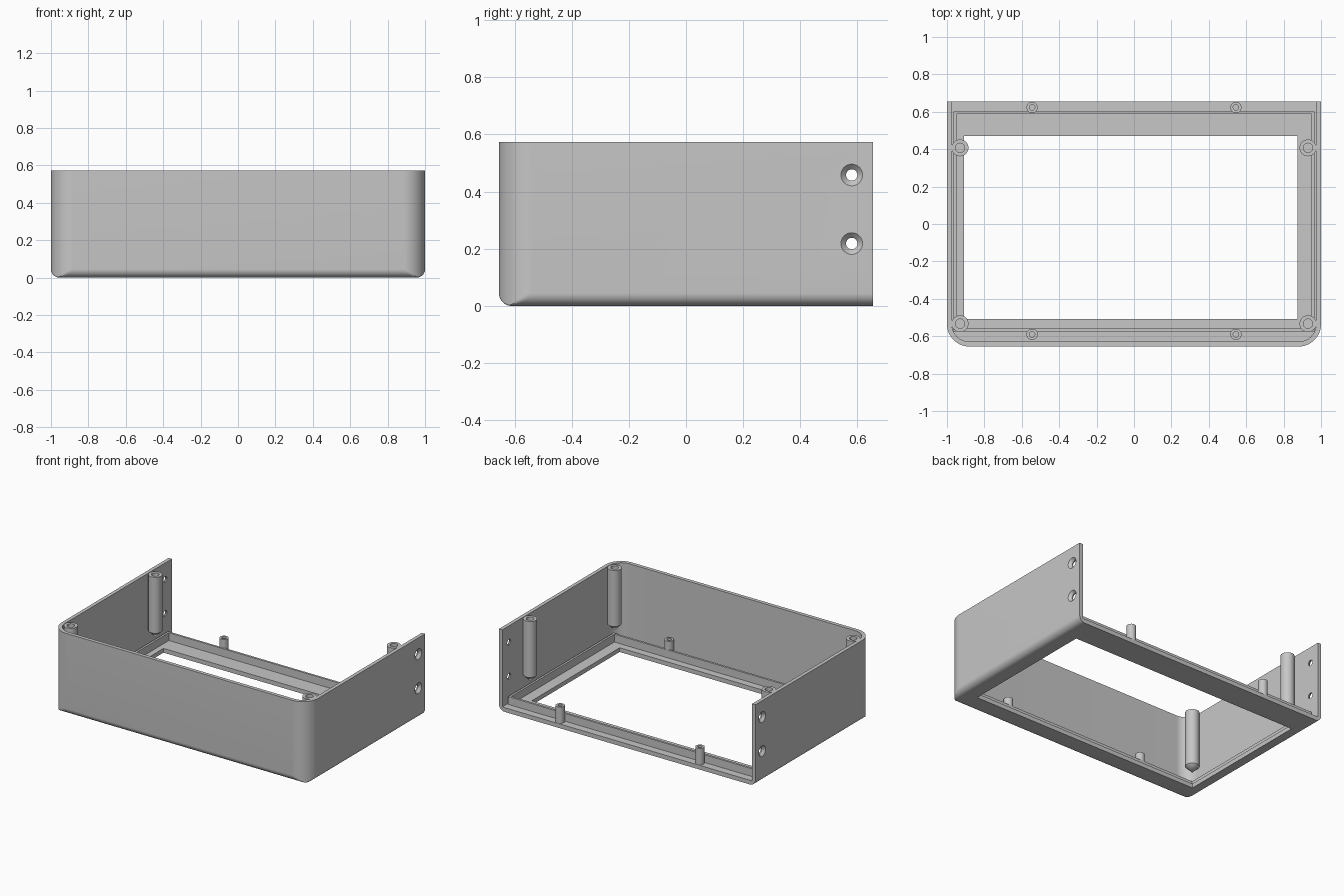
import bpy, bmesh, math
from mathutils import Matrix, Vector

if "Cube" in bpy.data.objects:
    bpy.data.objects.remove(bpy.data.objects["Cube"])

grey = bpy.data.materials.new("plain grey plastic")
grey.use_nodes = True
colour = (0.57, 0.57, 0.57, 1)
grey.diffuse_color = colour
grey.node_tree.nodes["Principled BSDF"].inputs["Base Color"].default_value = colour

HX, HY, H = 1.0, 0.655, 0.573   # half width, half depth, height
WALL, FLOOR = 0.026, 0.03
CORNER, FILLET = 0.12, 0.045


def finish(name, bm):
    bmesh.ops.recalc_face_normals(bm, faces=bm.faces)
    mesh = bpy.data.meshes.new(name)
    bm.to_mesh(mesh)
    bm.free()
    mesh.materials.append(grey)
    ob = bpy.data.objects.new(name, mesh)
    bpy.context.collection.objects.link(ob)
    return ob


def box(name, lo, hi):
    """Box between two opposite corners."""
    lo, hi = Vector(lo), Vector(hi)
    bm = bmesh.new()
    bmesh.ops.create_cube(bm, size=1)
    for v in bm.verts:
        v.co = (lo + hi) / 2 + v.co * (hi - lo)
        v.co = Vector([(a + b) / 2 + math.copysign((b - a) / 2, c - (a + b) / 2)
                       for a, b, c in zip(lo, hi, v.co)])
    return finish(name, bm)


def lathe(name, profile, place, steps=32):
    """Revolve closed-ended (radius, z) points about z, then place the result."""
    bm = bmesh.new()
    rings = []
    for r, z in profile:
        count = steps if r else 1
        turns = [2 * math.pi * i / steps for i in range(count)]
        rings.append([bm.verts.new((r * math.cos(t), r * math.sin(t), z)) for t in turns])
    for a, b in zip(rings, rings[1:]):
        for i in range(steps):
            j = (i + 1) % steps
            quad = [a[i % len(a)], a[j % len(a)], b[j % len(b)], b[i % len(b)]]
            bm.faces.new(list(dict.fromkeys(quad)))
    bmesh.ops.transform(bm, matrix=place, verts=bm.verts)
    return finish(name, bm)


def plan(inset, segments=24):
    """Plan outline from back left, round the front, to back right."""
    r, hx, front = CORNER - inset, HX - inset, -HY + inset
    points = [(hx, HY)]
    for side, start in ((1, 0), (-1, 90)):
        for i in range(segments + 1):
            t = -math.radians(start + 90 * i / segments)
            points.append((side * (hx - r) + r * math.cos(t), front + r + r * math.sin(t)))
    return points + [(-hx, HY)]


def lower_row(step, steps=10):
    """One outline of the rounded lower edge, with mitred corners."""
    t = math.pi / 2 * step / steps
    d, z = FILLET * (1 - math.sin(t)), FILLET * (1 - math.cos(t))
    return [(max(d - HX, min(HX - d, x)), max(d - HY, y), z) for x, y in plan(0)]


def combine(ob, tool):
    """Cut the tool out of the object and discard it."""
    mod = ob.modifiers.new("cut", 'BOOLEAN')
    mod.object, mod.operation, mod.solver = tool, 'DIFFERENCE', 'EXACT'
    bpy.context.view_layer.update()
    graph = bpy.context.evaluated_depsgraph_get()
    mesh = bpy.data.meshes.new_from_object(ob.evaluated_get(graph))
    ob.modifiers.clear()
    ob.data = mesh
    bpy.data.objects.remove(tool)


def smooth(ob):
    bpy.ops.object.select_all(action='DESELECT')
    ob.select_set(True)
    bpy.context.view_layer.objects.active = ob
    bpy.ops.object.shade_smooth_by_angle(angle=math.radians(30))


# Case shell: outlines lofted up the outside and down the inside, open at the back
bm = bmesh.new()
outlines = [lower_row(k) for k in range(11)]
outlines += [[(x, y, z) for x, y in plan(inset)]
             for inset, z in ((0, H), (WALL, H), (WALL, FLOOR))]
rows = [[bm.verts.new(p) for p in outline] for outline in outlines]
for a, b in zip(rows, rows[1:]):
    for i in range(len(a) - 1):
        bm.faces.new((a[i], a[i + 1], b[i + 1], b[i]))
bm.faces.new(rows[0])
bm.faces.new(rows[-1])
bm.faces.new([row[0] for row in rows] + [row[-1] for row in reversed(rows)])
bmesh.ops.remove_doubles(bm, verts=bm.verts, dist=0.00005)
shell = finish("case_shell", bm)

# Window in the floor
combine(shell, box("window", (-0.91, -0.508, -0.2), (0.873, 0.47, 0.2)))

# Countersunk screw holes near the back of both side walls
for side in (-1, 1):
    for z in (0.218, 0.458):
        place = Matrix.Translation((side * HX, 0.58, z)) @ Matrix.Rotation(side * math.pi / 2, 4, 'Y')
        combine(shell, lathe("screw_hole", [(0, -0.1), (0.02, -0.1), (0.02, -0.018),
                                            (0.038, 0), (0.038, 0.05), (0, 0.05)], place))
smooth(shell)

# Thin raised rim around the window
rim = box("floor_rim", (-0.965, -0.574, FLOOR - 0.005), (0.965, 0.602, 0.085))
combine(rim, box("rim_hollow", (-0.95, -0.559, -0.1), (0.95, 0.587, 0.3)))

# Tall cone-ended lid posts on the side walls, short posts on the floor
tall = [(0, 0.13), (0.045, 0.175), (0.045, 0.57), (0.025, 0.57), (0.025, 0.42), (0, 0.42)]
short = [(0, 0.02), (0.03, 0.02), (0.03, 0.145), (0.015, 0.145), (0.015, 0.06), (0, 0.06)]
for side, word in ((-1, "right"), (1, "left")):
    for row, tall_y, short_y in (("front", -0.533, -0.59), ("back", 0.407, 0.623)):
        for kind, profile, x, y in (("lid", tall, 0.93, tall_y), ("floor", short, 0.545, short_y)):
            smooth(lathe(f"{row}_{word}_{kind}_post", profile,
                         Matrix.Translation((side * x, y, 0))))
